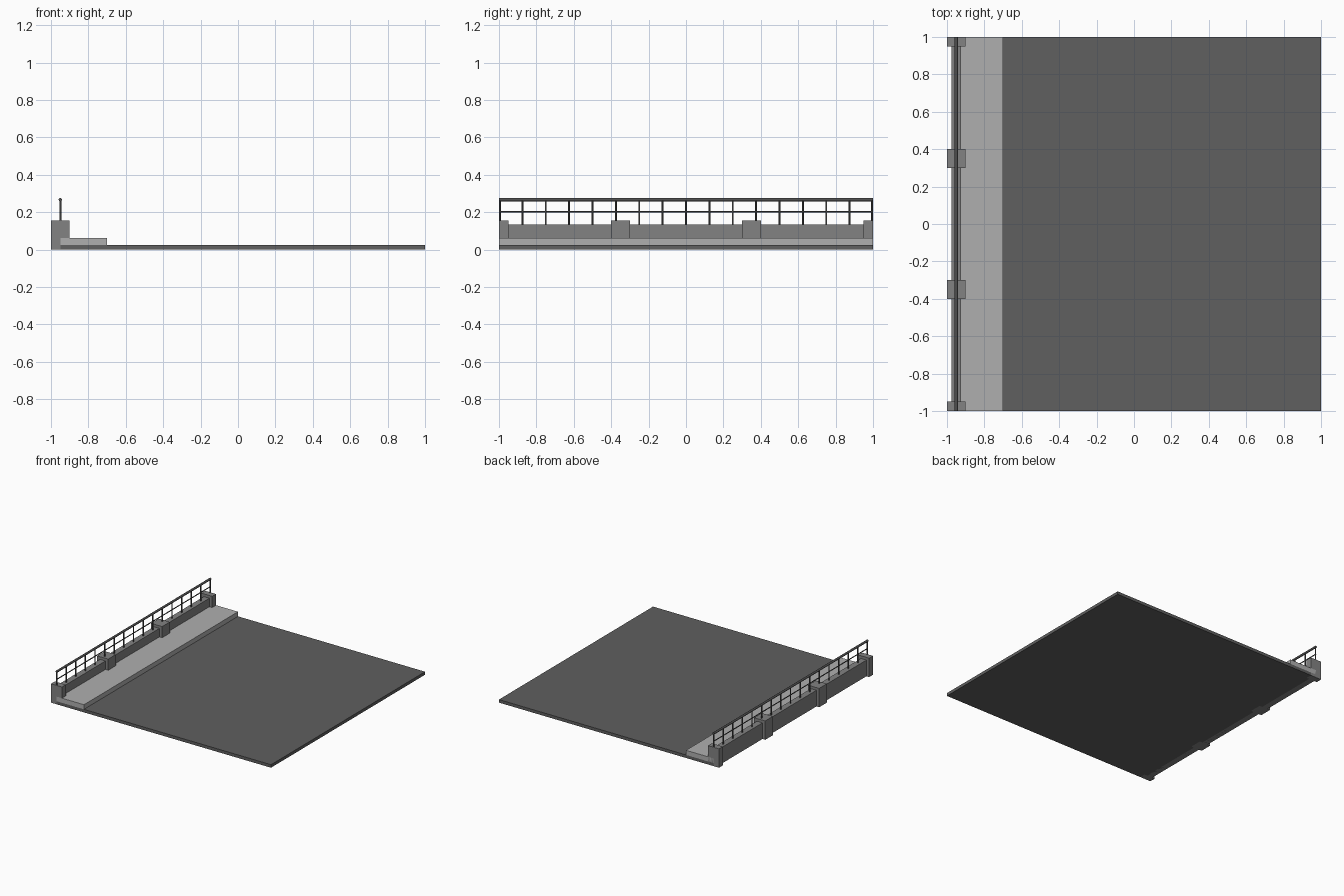
import bpy
import math

cube = bpy.data.objects.get("Cube")
if cube:
    bpy.data.objects.remove(cube, do_unlink=True)


def material(name, value):
    mat = bpy.data.materials.new(name)
    colour = (value, value, value, 1)
    mat.use_nodes = True
    mat.diffuse_color = colour
    bsdf = next(n for n in mat.node_tree.nodes if n.type == 'BSDF_PRINCIPLED')
    bsdf.inputs["Base Color"].default_value = colour
    return mat


asphalt = material("dark asphalt", 0.115)
paving = material("light paving", 0.43)
concrete = material("grey concrete", 0.225)
metal = material("dark metal", 0.08)


def box(name, x, y, z, mat):
    """Box spanning the (low, high) ranges on each axis."""
    bpy.ops.mesh.primitive_cube_add(size=1)
    obj = bpy.context.object
    obj.name = name
    obj.location = [(a + b) / 2 for a, b in (x, y, z)]
    obj.scale = [b - a for a, b in (x, y, z)]
    obj.data.materials.append(mat)
    return obj


def rod(name, location, radius, length, along_y=False):
    """Smooth cylinder, upright or lying along the road."""
    bpy.ops.mesh.primitive_cylinder_add(
        vertices=12, radius=radius, depth=length, location=location,
        rotation=(math.pi / 2 if along_y else 0, 0, 0))
    obj = bpy.context.object
    obj.name = name
    obj.data.materials.append(metal)
    bpy.ops.object.shade_smooth_by_angle()
    return obj


# Road slab and raised pavement
box("road", (-0.95, 1), (-1, 1), (0, 0.025), asphalt)
box("pavement", (-0.95, -0.7), (-1, 1), (0.025, 0.063), paving)

# Parapet wall with pillars; the end pillars are half length
box("parapet_wall", (-0.975, -0.925), (-0.999, 0.999), (0, 0.133), concrete)
for i, (start, end) in enumerate([(-1, -0.95), (-0.4, -0.3), (0.3, 0.4), (0.95, 1)]):
    box(f"pillar_{i + 1}", (-1, -0.9), (start, end), (0, 0.155), concrete)

# Railing along the parapet
RAIL_X = -0.95
rod("top_rail", (RAIL_X, 0, 0.267), 0.009, 2, along_y=True)
rod("middle_rail", (RAIL_X, 0, 0.203), 0.004, 2, along_y=True)
for i in range(17):
    y = max(-0.995, min(0.995, -1 + i * 0.125))
    rod(f"railing_post_{i + 1}", (RAIL_X, y, 0.2), 0.005, 0.135)
